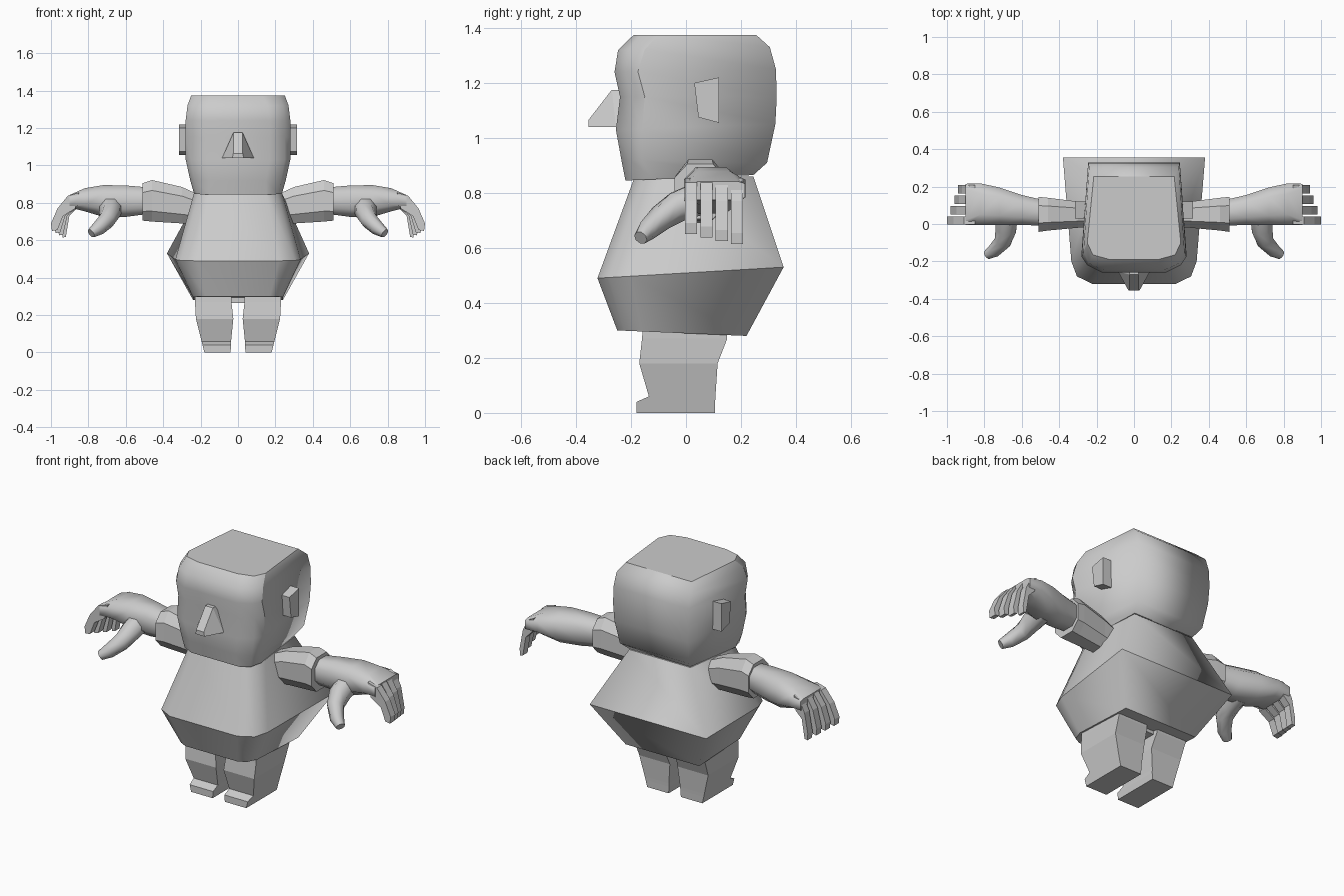
import bpy, bmesh
from mathutils import Vector

if "Cube" in bpy.data.objects:
    bpy.data.objects.remove(bpy.data.objects["Cube"], do_unlink=True)

GREY = (0.6, 0.6, 0.6, 1)
grey = bpy.data.materials.new("plain grey")
grey.use_nodes = True
grey.diffuse_color = GREY
grey.node_tree.nodes["Principled BSDF"].inputs["Base Color"].default_value = GREY


def loft(name, rings, smooth=True, sharp_rings=(), sharp_cols=(), crease_from=0, mirror=False):
    """Skin a stack of equal point rings, cap both ends, optionally mirror in x."""
    bm = bmesh.new()
    loops = [[bm.verts.new(p) for p in ring] for ring in rings]
    n, last = len(loops[0]), len(loops) - 1
    for a, b in zip(loops, loops[1:]):
        for i in range(n):
            bm.faces.new((a[i], a[(i + 1) % n], b[(i + 1) % n], b[i]))
    bm.faces.new(loops[0])
    bm.faces.new(loops[-1])
    for f in bm.faces:
        f.smooth = smooth
    for k in {0, last, *sharp_rings}:
        for i in range(n):
            bm.edges.get((loops[k][i], loops[k][(i + 1) % n])).smooth = False
    for c in sharp_cols:
        for k in range(crease_from, last):
            bm.edges.get((loops[k][c], loops[k + 1][c])).smooth = False
    bmesh.ops.recalc_face_normals(bm, faces=bm.faces)
    mesh = bpy.data.meshes.new(name)
    bm.to_mesh(mesh)
    bm.free()
    mesh.materials.append(grey)
    ob = bpy.data.objects.new(name, mesh)
    bpy.context.collection.objects.link(ob)
    if mirror:
        mod = ob.modifiers.new("mirror", "MIRROR")
        mod.use_mirror_merge = False
    return ob


def both_sides(half, z_front, z_back):
    """Symmetric ring from its +x half (back to front), tilted between two heights."""
    y_back, y_front = half[0][1], half[-1][1]
    pts = [(x, y, z_front + (z_back - z_front) * (y - y_front) / (y_back - y_front))
           for x, y in half]
    return pts + [(-x, y, z) for x, y, z in reversed(pts)]


def soft_box(x, y0, y1, z0, z1, cut=0.25):
    """Eight sided ring across the arm."""
    cy, cz = (y1 - y0) * cut, (z1 - z0) * cut
    return [(x, y0 + cy, z0), (x, y1 - cy, z0), (x, y1, z0 + cz), (x, y1, z1 - cz),
            (x, y1 - cy, z1), (x, y0 + cy, z1), (x, y0, z1 - cz), (x, y0, z0 + cz)]


# Torso: wide tilted waist, narrow neck and hips
loft("torso", [
    both_sides([(.24, .22), (.24, -.16), (.215, -.225), (.17, -.25)], .30, .28),
    both_sides([(.38, .355), (.335, -.2), (.305, -.28), (.22, -.322)], .49, .53),
    both_sides([(.20, .245), (.235, -.08), (.21, -.15), (.15, -.19)], .85, .86),
], sharp_rings=(1,))

# Head: rounded block with a crease where the face meets the sides
loft("head", [
    both_sides([(.20, .245), (.235, -.12), (.215, -.19), (.15, -.22)], .845, .865),
    both_sides([(.225, .295), (.255, -.16), (.23, -.20), (.15, -.235)], .92, .91),
    both_sides([(.24, .325), (.28, -.16), (.25, -.21), (.17, -.255)], 1.03, 1.05),
    both_sides([(.245, .33), (.28, -.15), (.25, -.20), (.17, -.24)], 1.15, 1.15),
    both_sides([(.245, .327), (.28, -.175), (.25, -.22), (.17, -.26)], 1.24, 1.25),
    both_sides([(.24, .305), (.27, -.15), (.24, -.21), (.16, -.247)], 1.32, 1.33),
    both_sides([(.215, .255), (.25, -.10), (.22, -.165), (.13, -.19)], 1.375, 1.375),
], sharp_cols=(1, 6), crease_from=2)

# Nose: wedge flaring at the nostrils
loft("nose", [
    [(-.025, -.22, 1.175), (.025, -.22, 1.175), (.085, -.23, 1.04), (-.085, -.23, 1.04)],
    [(-.025, -.27, 1.175), (.025, -.27, 1.175), (.085, -.255, 1.04), (-.085, -.255, 1.04)],
    [(-.025, -.355, 1.065), (.025, -.355, 1.065), (.03, -.355, 1.04), (-.03, -.355, 1.04)],
], smooth=False)

# Ears: flat plates
ear = [(.03, 1.20), (.12, 1.22), (.12, 1.055), (.045, 1.075)]
loft("ears", [[(x, y, z) for y, z in ear] for x in (.25, .315)], smooth=False, mirror=True)

# Legs with stubby toes
legs = []
for x0, x1, y0, y1, z in [(.04, .18, -.18, .105, 0), (.037, .19, -.18, .106, .04),
                          (.037, .195, -.135, .107, .06), (.025, .225, -.17, .115, .18),
                          (.035, .23, -.16, .15, .27), (.035, .23, -.155, .15, .34)]:
    legs.append([(x0, y0, z), (x1, y0, z), (x1, y1, z), (x0, y1, z)])
loft("legs", legs, smooth=False, mirror=True)
loft("crotch", [[(-.05, -.13, z), (.05, -.13, z), (.05, .12, z), (-.05, .12, z)]
                for z in (.265, .33)], smooth=False)

# Short sleeves
loft("sleeves", [soft_box(.18, -.01, .11, .69, .83), soft_box(.30, -.02, .12, .69, .885),
                 soft_box(.46, -.035, .14, .70, .922), soft_box(.51, -.042, .145, .705, .905)],
     smooth=False, mirror=True)

# Forearms widening into the hands
loft("forearms", [soft_box(.45, -.01, .12, .745, .88), soft_box(.60, -.005, .155, .725, .893),
                  soft_box(.72, -.005, .195, .725, .895), soft_box(.82, -.005, .217, .755, .878),
                  soft_box(.90, -.005, .215, .775, .842, .12)], mirror=True)

# Four curled fingers, shorter towards the back
profile = [(.85, .855), (.91, .838), (.965, .77), (1.0, .69), (.995, .65),
           (.965, .655), (.935, .73), (.87, .77)]
for i, label in enumerate(("index", "middle", "ring", "little")):
    y = .018 + .056 * i
    reach = 1 - .13 * i
    outline = [(.85 + (px - .85) * reach, pz - .012 * i * (pz < .7)) for px, pz in profile]
    loft(label + "_fingers", [[(px, y + w, pz) for px, pz in outline] for w in (-.022, .022)],
         smooth=False, mirror=True)

# Thumbs drooping forward
path = [(.68, .05, .78, .06), (.685, -.03, .75, .055), (.70, -.09, .71, .045),
        (.745, -.14, .665, .036), (.785, -.165, .637, .024)]
points = [Vector(p[:3]) for p in path]
rings = []
for k, p in enumerate(path):
    along = points[min(k + 1, len(path) - 1)] - points[max(k - 1, 0)]
    side = along.cross(Vector((0, 0, 1))).normalized()
    up = side.cross(along).normalized()
    rings.append([points[k] + (side * a + up * b) * p[3]
                  for a, b in ((1, .4), (.4, 1), (-.4, 1), (-1, .4), (-1, -.4), (-.4, -1), (.4, -1), (1, -.4))])
loft("thumbs", rings, mirror=True)
